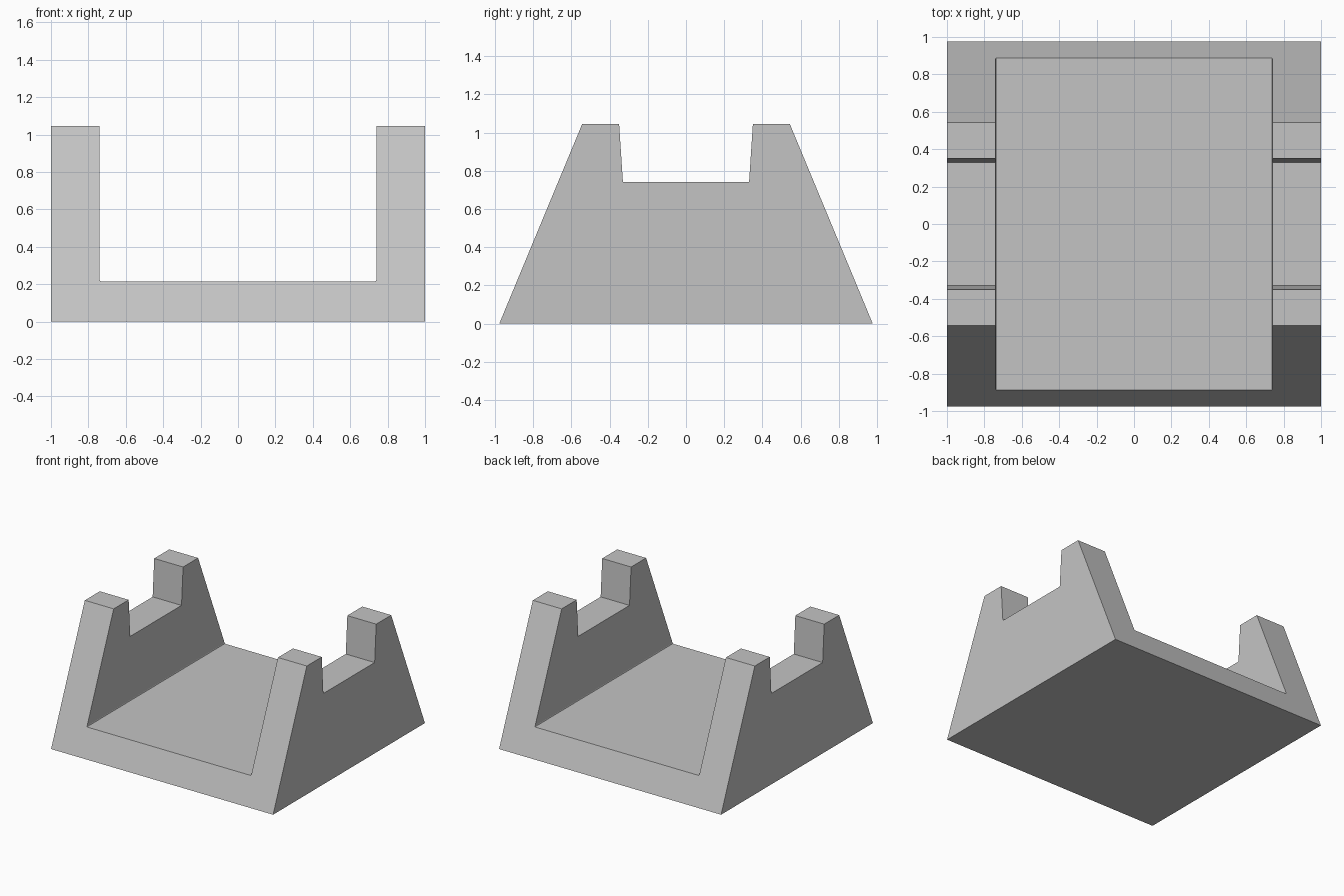
import bpy
import bmesh

cube = bpy.data.objects.get("Cube")
if cube:
    bpy.data.objects.remove(cube, do_unlink=True)

HALF_WIDTH = 1.0
CHANNEL_HALF = 0.74
FLOOR_Z = 0.215

grey = bpy.data.materials.new("light_grey")
grey.use_nodes = True
colour = (0.55, 0.55, 0.55, 1)
grey.diffuse_color = colour
grey.node_tree.nodes["Principled BSDF"].inputs["Base Color"].default_value = colour


def add_object(name, bm):
    bmesh.ops.recalc_face_normals(bm, faces=bm.faces)
    mesh = bpy.data.meshes.new(name)
    bm.to_mesh(mesh)
    bm.free()
    mesh.materials.append(grey)
    obj = bpy.data.objects.new(name, mesh)
    bpy.context.collection.objects.link(obj)
    return obj


def extrude_profile(outline, half_width):
    """Sweep a closed (y, z) outline symmetrically along x."""
    bm = bmesh.new()
    face = bm.faces.new([bm.verts.new((-half_width, y, z)) for y, z in outline])
    swept = bmesh.ops.extrude_face_region(bm, geom=[face])
    verts = [g for g in swept["geom"] if isinstance(g, bmesh.types.BMVert)]
    bmesh.ops.translate(bm, verts=verts, vec=(2 * half_width, 0, 0))
    return bm


# Cradle body: tapered side outline with a saddle notch in the top
half = [(0.977, 0), (0.543, 1.045), (0.35, 1.045), (0.33, 0.74)]
outline = half + [(-y, z) for y, z in reversed(half)]
cradle = add_object("cradle_body", extrude_profile(outline, HALF_WIDTH))

# Channel cutter: runs front to back, with slightly eased bottom corners
channel = [(-1.5, FLOOR_Z), (1.5, FLOOR_Z), (1.5, 1.5), (-1.5, 1.5)]
bm = extrude_profile(channel, CHANNEL_HALF)
bottom_edges = [e for e in bm.edges
                if all(v.co.z < 1 for v in e.verts)
                and abs(e.verts[0].co.x - e.verts[1].co.x) < 0.01]
bmesh.ops.bevel(bm, geom=bottom_edges, offset=0.008, segments=2,
                profile=0.5, affect='EDGES')
cutter = add_object("channel_cutter", bm)
cutter.hide_render = True

# Cut the channel between the two side cheeks, then discard the cutter
cut = cradle.modifiers.new("channel", 'BOOLEAN')
cut.operation = 'DIFFERENCE'
cut.solver = 'EXACT'
cut.object = cutter
bpy.context.view_layer.objects.active = cradle
cradle.select_set(True)
bpy.ops.object.modifier_apply(modifier=cut.name)
bpy.data.objects.remove(cutter, do_unlink=True)
